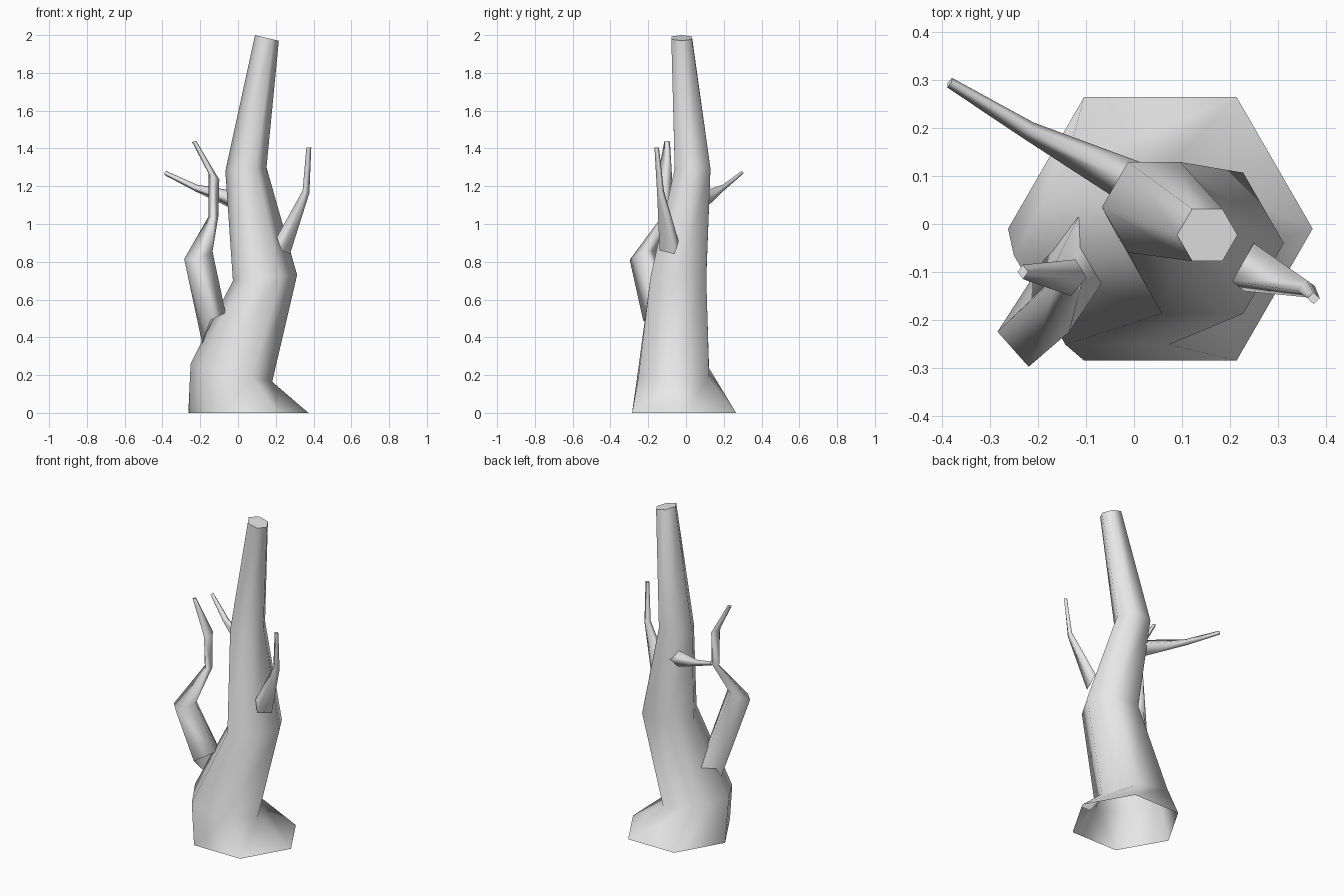
import bpy, bmesh, math
from mathutils import Vector

cube = bpy.data.objects.get("Cube")
if cube:
    bpy.data.objects.remove(cube, do_unlink=True)

GREY = (0.8, 0.8, 0.8, 1)
bark = bpy.data.materials.new("grey_bark")
bark.use_nodes = True
bark.diffuse_color = GREY
bark.node_tree.nodes["Principled BSDF"].inputs["Base Color"].default_value = GREY


def limb(name, sides, rings):
    """Skin a tube through rings given as (centre, half axis u, half axis v)."""
    bm = bmesh.new()
    loops = []
    for centre, u, v in rings:
        c, u, v = Vector(centre), Vector(u), Vector(v)
        angles = [2 * math.pi * i / sides for i in range(sides)]
        loops.append([bm.verts.new(c + u * math.cos(a) + v * math.sin(a)) for a in angles])
    for low, high in zip(loops, loops[1:]):
        for i in range(sides):
            j = (i + 1) % sides
            bm.faces.new((low[i], low[j], high[j], high[i])).smooth = True
    # Flat sawn end with a crisp rim
    cap = bm.faces.new(loops[-1])
    for edge in cap.edges:
        edge.smooth = False
    bmesh.ops.recalc_face_normals(bm, faces=bm.faces)
    if cap.normal.z < 0:
        bmesh.ops.reverse_faces(bm, faces=bm.faces)
    mesh = bpy.data.meshes.new(name)
    bm.to_mesh(mesh)
    bm.free()
    mesh.materials.append(bark)
    obj = bpy.data.objects.new(name, mesh)
    bpy.context.collection.objects.link(obj)
    return obj


# Crooked six-sided trunk: centre, radius and sideways tilt of each ring
trunk_rings = [
    ((0.055, -0.01, 0), 0.318, 0),
    ((-0.035, -0.065, 0.213), 0.216, -0.048),
    ((0.143, -0.04, 0.715), 0.17, 0.015),
    ((0.042, 0.035, 1.29), 0.109, 0.01),
    ((0.153, -0.023, 1.985), 0.063, -0.015),
]
limb("trunk", 6, [(c, (r, 0, tilt), (0, r, 0)) for c, r, tilt in trunk_rings])

# Large elbowed branch on the right
limb("right_branch", 4, [
    ((-0.128, -0.1, 0.45), (-0.062, 0.022, -0.08), (0.018, 0.127, -0.04)),
    ((-0.21, -0.225, 0.835), (-0.075, 0, -0.02), (0.01, 0.073, 0.025)),
    ((-0.13, -0.105, 1.04), (-0.026, 0, 0), (0, 0.03, 0.01)),
    ((-0.127, -0.112, 1.25), (-0.028, 0, 0.015), (0.005, 0.038, 0)),
    ((-0.232, -0.1, 1.437), (-0.011, 0, -0.003), (0, 0.015, 0)),
])

# Thin upright branch on the left
limb("left_branch", 4, [
    ((0.24, -0.09, 0.885), (-0.035, -0.03, 0.045), (0.01, 0.05, 0.025)),
    ((0.36, -0.135, 1.17), (-0.018, -0.005, 0.006), (0, 0.018, 0.006)),
    ((0.375, -0.155, 1.405), (-0.013, 0, 0), (0, 0.012, 0)),
])

# Twig reaching out behind
limb("back_branch", 4, [
    ((0, 0.085, 1.12), (0.025, 0.04, 0), (0.01, -0.005, 0.05)),
    ((-0.22, 0.195, 1.19), (0.01, 0.017, 0), (0.004, 0, 0.018)),
    ((-0.385, 0.295, 1.27), (0.005, 0.01, 0), (0.004, 0, 0.011)),
])
